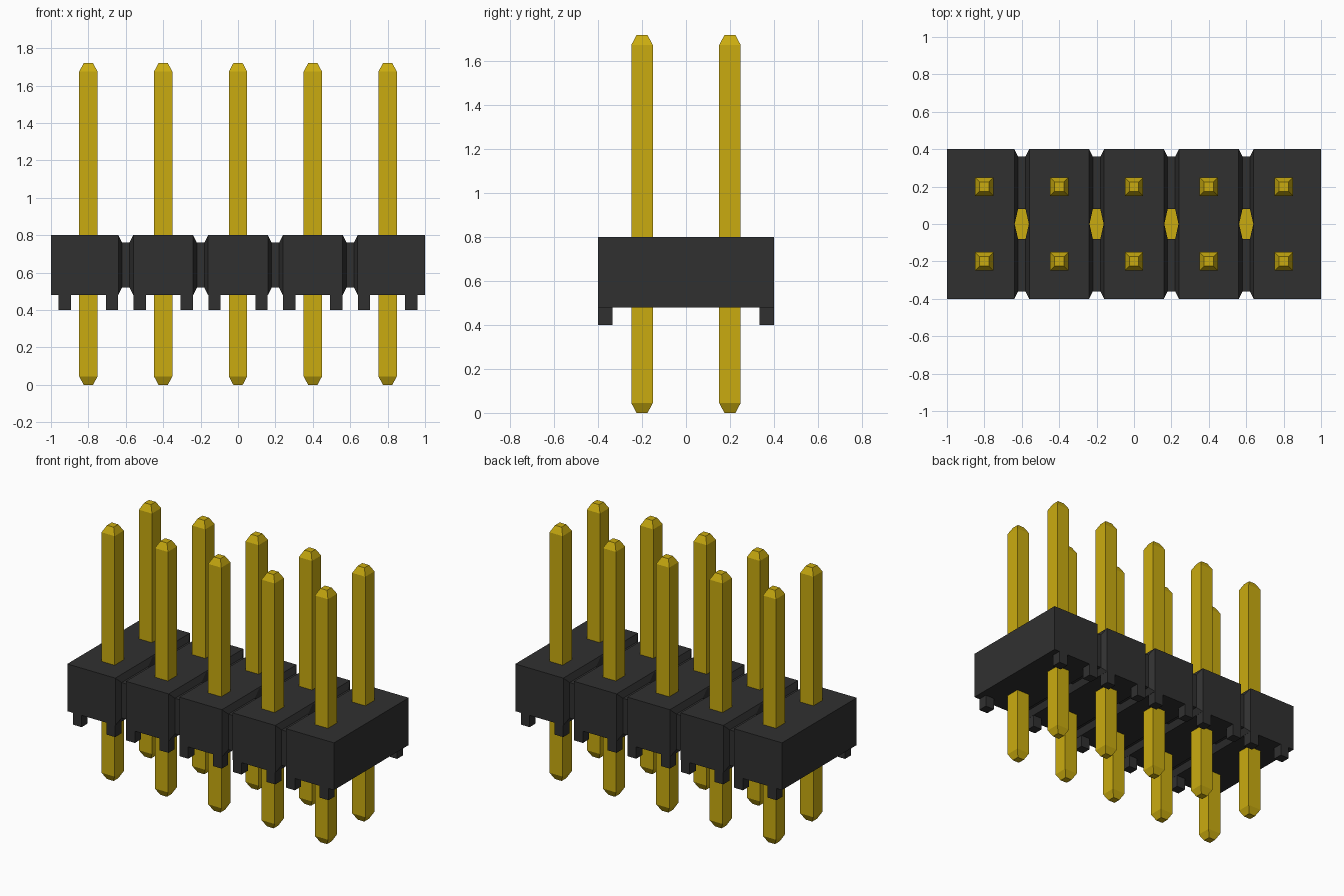
import bpy
import bmesh

if "Cube" in bpy.data.objects:
    bpy.data.objects.remove(bpy.data.objects["Cube"], do_unlink=True)


def material(name, rgb):
    m = bpy.data.materials.new(name)
    m.use_nodes = True
    m.diffuse_color = (*rgb, 1)
    bsdf = next(n for n in m.node_tree.nodes if n.type == 'BSDF_PRINCIPLED')
    bsdf.inputs["Base Color"].default_value = (*rgb, 1)
    return m


black = material("black plastic", (0.03, 0.03, 0.03))
gold = material("gold metal", (0.59, 0.41, 0.005))


def make_object(name, bm, mat):
    bmesh.ops.recalc_face_normals(bm, faces=bm.faces)
    me = bpy.data.meshes.new(name)
    bm.to_mesh(me)
    bm.free()
    me.materials.append(mat)
    ob = bpy.data.objects.new(name, me)
    bpy.context.scene.collection.objects.link(ob)
    return ob


def loft(bm, rings):
    """Skin a stack of equal-length point rings and cap both ends."""
    vs = [[bm.verts.new(p) for p in r] for r in rings]
    n = len(vs[0])
    for a, b in zip(vs, vs[1:]):
        for i in range(n):
            j = (i + 1) % n
            bm.faces.new((a[i], a[j], b[j], b[i]))
    bm.faces.new(vs[0][::-1])
    bm.faces.new(vs[-1])


def rect(x, y, z, hx, hy):
    return [(x - hx, y - hy, z), (x + hx, y - hy, z),
            (x + hx, y + hy, z), (x - hx, y + hy, z)]


def prism_z(bm, pts, z0, z1):
    loft(bm, [[(x, y, z) for x, y in pts] for z in (z0, z1)])


PITCH = 0.4
COLS = [(i - 2) * PITCH for i in range(5)]
JOINTS = [(i - 1.5) * PITCH for i in range(4)]
BOTTOM, TOP = 0.48, 0.80

# Housing block, cut at the joints between the columns
bm = bmesh.new()
loft(bm, [rect(0, 0, z, 1, 0.4) for z in (BOTTOM, TOP)])
housing = make_object("housing", bm, black)

# Grooves across the top and bottom
grooves = bmesh.new()
for x in JOINTS:
    for z, s in ((TOP, 1), (BOTTOM, -1)):
        prof = [(-0.06, 0.04), (-0.02, -0.04), (0.02, -0.04), (0.06, 0.04)]
        loft(grooves, [[(x + u, y, z + s * v) for u, v in prof] for y in (-0.6, 0.6)])

# Notches in the front and back
notches = bmesh.new()
for x in JOINTS:
    for s in (-1, 1):
        prism_z(notches, [(x - 0.06, s * 0.44), (x - 0.02, s * 0.36),
                          (x + 0.02, s * 0.36), (x + 0.06, s * 0.44)], 0.3, 1.0)


def slot(x):
    return [(x - 0.038, 0), (x - 0.02, -0.08), (x + 0.02, -0.08),
            (x + 0.038, 0), (x + 0.02, 0.08), (x - 0.02, 0.08)]


# Six-sided slots at the middle of each joint
slots = bmesh.new()
for x in JOINTS:
    prism_z(slots, slot(x), 0.3, 1.0)

cutters = [make_object(n, b, black) for n, b in
           (("groove_cutter", grooves), ("notch_cutter", notches), ("slot_cutter", slots))]
for c in cutters:
    c.hide_render = True
    mod = housing.modifiers.new(c.name, 'BOOLEAN')
    mod.operation = 'DIFFERENCE'
    mod.solver = 'EXACT'
    mod.object = c

# Bake the cuts and discard the cutters
bpy.context.view_layer.update()
baked = bpy.data.meshes.new_from_object(
    housing.evaluated_get(bpy.context.evaluated_depsgraph_get()))
housing.modifiers.clear()
housing.data = baked
baked.materials.clear()
baked.materials.append(black)
for p in baked.polygons:
    p.material_index = 0
for c in cutters:
    bpy.data.objects.remove(c, do_unlink=True)

# Gold plates inside the slots
bm = bmesh.new()
for x in JOINTS:
    prism_z(bm, slot(x), 0.636, 0.644)
make_object("slot_plates", bm, gold)

# Standoff feet, four under each column
bm = bmesh.new()
for x in COLS:
    for dx in (-0.126, 0.126):
        for y in (-0.367, 0.367):
            loft(bm, [rect(x + dx, y, z, 0.033, 0.033) for z in (0.40, BOTTOM)])
make_object("standoff_feet", bm, black)

# Square pins with tapered tips
for row, y in (("front", -0.2), ("back", 0.2)):
    for i, x in enumerate(COLS):
        bm = bmesh.new()
        loft(bm, [rect(x, y, z, h, h) for z, h in
                  ((0, 0.025), (0.045, 0.049), (1.675, 0.049), (1.72, 0.025))])
        make_object(f"{row}_pin_{i + 1}", bm, gold)
